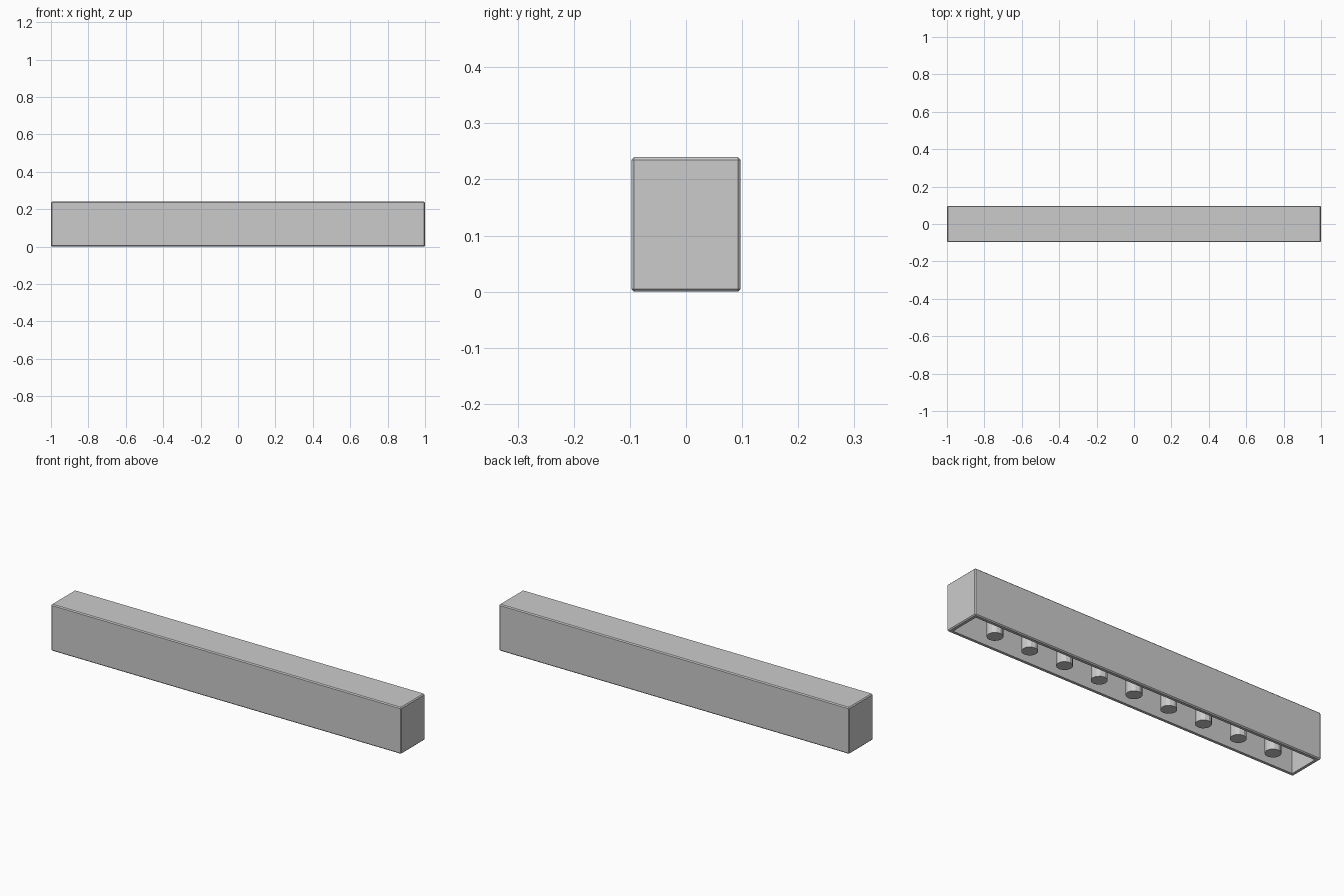
import bpy
import bmesh
from mathutils import Matrix

LENGTH, WIDTH, HEIGHT = 2.0, 0.195, 0.24
BEVEL, WALL = 0.005, 0.025
PEG_COUNT, PEG_SPACING, PEG_RADIUS = 9, 0.201, 0.038
PEG_BOTTOM = 0.003

cube = bpy.data.objects.get("Cube")
if cube:
    bpy.data.objects.remove(cube, do_unlink=True)

grey = bpy.data.materials.new("light grey")
grey.use_nodes = True
colour = (0.6, 0.6, 0.6, 1)
grey.diffuse_color = colour
grey.node_tree.nodes["Principled BSDF"].inputs["Base Color"].default_value = colour


def add_object(name, bm):
    bmesh.ops.recalc_face_normals(bm, faces=bm.faces)
    mesh = bpy.data.meshes.new(name)
    bm.to_mesh(mesh)
    bm.free()
    mesh.materials.append(grey)
    obj = bpy.data.objects.new(name, mesh)
    bpy.context.collection.objects.link(obj)
    return obj


# Housing: chamfered box hollowed out from below
bm = bmesh.new()
bmesh.ops.create_cube(bm, size=1, matrix=Matrix.Translation((0, 0, HEIGHT / 2))
                      @ Matrix.Diagonal((LENGTH, WIDTH, HEIGHT, 1)))
bmesh.ops.bevel(bm, geom=bm.edges[:], offset=BEVEL, segments=1,
                affect='EDGES', profile=0.5)
bm.normal_update()
underside = min(bm.faces, key=lambda f: f.normal.z)
bmesh.ops.inset_region(bm, faces=[underside], thickness=WALL - BEVEL)
cavity = bmesh.ops.extrude_face_region(bm, geom=[underside])
roof = [v for v in cavity["geom"] if isinstance(v, bmesh.types.BMVert)]
bmesh.ops.translate(bm, verts=roof, vec=(0, 0, HEIGHT - WALL))
if underside.is_valid:
    bmesh.ops.delete(bm, geom=[underside], context='FACES_ONLY')
add_object("housing", bm)

# Row of round pegs hanging from the cavity roof
depth = HEIGHT - WALL + 0.005 - PEG_BOTTOM
for i in range(PEG_COUNT):
    bm = bmesh.new()
    x = (i - (PEG_COUNT - 1) / 2) * PEG_SPACING
    bmesh.ops.create_cone(bm, cap_ends=True, segments=12, radius1=PEG_RADIUS,
                          radius2=PEG_RADIUS, depth=depth,
                          matrix=Matrix.Translation((x, 0, PEG_BOTTOM + depth / 2)))
    add_object(f"peg_{i + 1}", bm)
